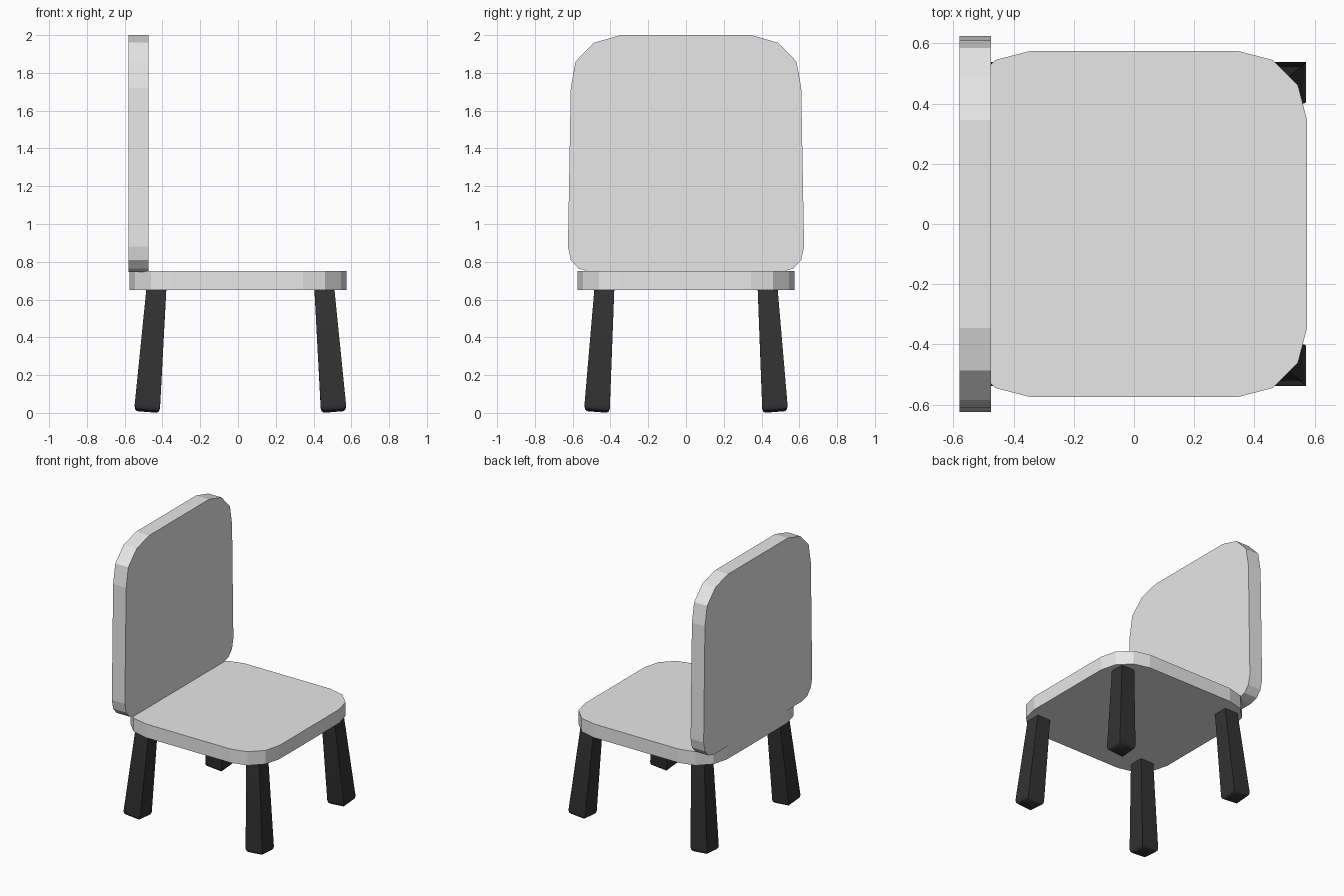
import bpy, bmesh, math
from mathutils import Vector

if "Cube" in bpy.data.objects:
    bpy.data.objects.remove(bpy.data.objects["Cube"])


def material(name, v):
    m = bpy.data.materials.new(name)
    m.diffuse_color = (v, v, v, 1)
    m.use_nodes = True
    m.node_tree.nodes["Principled BSDF"].inputs["Base Color"].default_value = m.diffuse_color
    return m


LIGHT = material("light grey", 0.8)
DARK = material("charcoal", 0.033)


def finish(bm, name, mat):
    bmesh.ops.recalc_face_normals(bm, faces=bm.faces)
    me = bpy.data.meshes.new(name)
    bm.to_mesh(me)
    bm.free()
    me.materials.append(mat)
    ob = bpy.data.objects.new(name, me)
    bpy.context.collection.objects.link(ob)
    return ob


def slab(name, outline, extrude, mat):
    """Flat outline pushed out to a solid panel."""
    bm = bmesh.new()
    face = bm.faces.new([bm.verts.new(p) for p in outline])
    res = bmesh.ops.extrude_face_region(bm, geom=[face], use_keep_orig=True)
    verts = [g for g in res["geom"] if isinstance(g, bmesh.types.BMVert)]
    bmesh.ops.translate(bm, verts=verts, vec=Vector(extrude))
    return finish(bm, name, mat)


# Seat: square with faceted corners, one corner repeated four times
corner = [(0.575, 0.345), (0.545, 0.46), (0.46, 0.545), (0.345, 0.575)]
seat_outline = []
for k in range(4):
    c, s = round(math.cos(k * math.pi / 2)), round(math.sin(k * math.pi / 2))
    seat_outline += [(c * x - s * y, s * x + c * y, 0.65) for x, y in corner]
slab("seat", seat_outline, (0, 0, 0.1), LIGHT)

# Backrest: mirrored half profile (y, z), wider at the bottom
half = [(0.51, 0.747), (0.57, 0.765), (0.61, 0.81), (0.625, 0.88),
        (0.61, 1.72), (0.585, 1.86), (0.487, 1.96), (0.345, 2.0)]
back_outline = [(-0.58, y, z) for y, z in half]
back_outline += [(-0.58, -y, z) for y, z in reversed(half)]
slab("backrest", back_outline, (0.105, 0, 0), LIGHT)


# Legs: splayed square posts, thicker at the foot, with rounded ends
def leg(name, sx, sy):
    bm = bmesh.new()
    rings = []
    for z, h in [(0.67, 0.052), (0.035, 0.067), (0.018, 0.063), (0.009, 0.052)]:
        t = (0.65 - z) / 0.65
        cx, cy = 0.4575 + 0.05 * t, 0.4325 + 0.04 * t
        ring = []
        for a, b in [(1, 1), (-1, 1), (-1, -1), (1, -1)]:
            tilt = 0.08 * h * (a + b)
            ring.append(bm.verts.new((0.0125 + sx * (cx - 0.0125 + a * h) if sx > 0
                                      else 0.0125 - (cx - 0.0125 + a * h),
                                      sy * (cy + b * h), z + tilt)))
        rings.append(ring)
    for r0, r1 in zip(rings, rings[1:]):
        for i in range(4):
            j = (i + 1) % 4
            bm.faces.new((r0[i], r0[j], r1[j], r1[i]))
    bm.faces.new(rings[0])
    bm.faces.new(rings[-1])
    ob = finish(bm, name, DARK)
    bpy.ops.object.select_all(action='DESELECT')
    ob.select_set(True)
    bpy.context.view_layer.objects.active = ob
    bpy.ops.object.shade_smooth_by_angle(angle=math.radians(50))


for sx, xn in ((1, "right"), (-1, "left")):
    for sy, yn in ((-1, "front"), (1, "back")):
        leg(f"{yn}_{xn}_leg", sx, sy)
